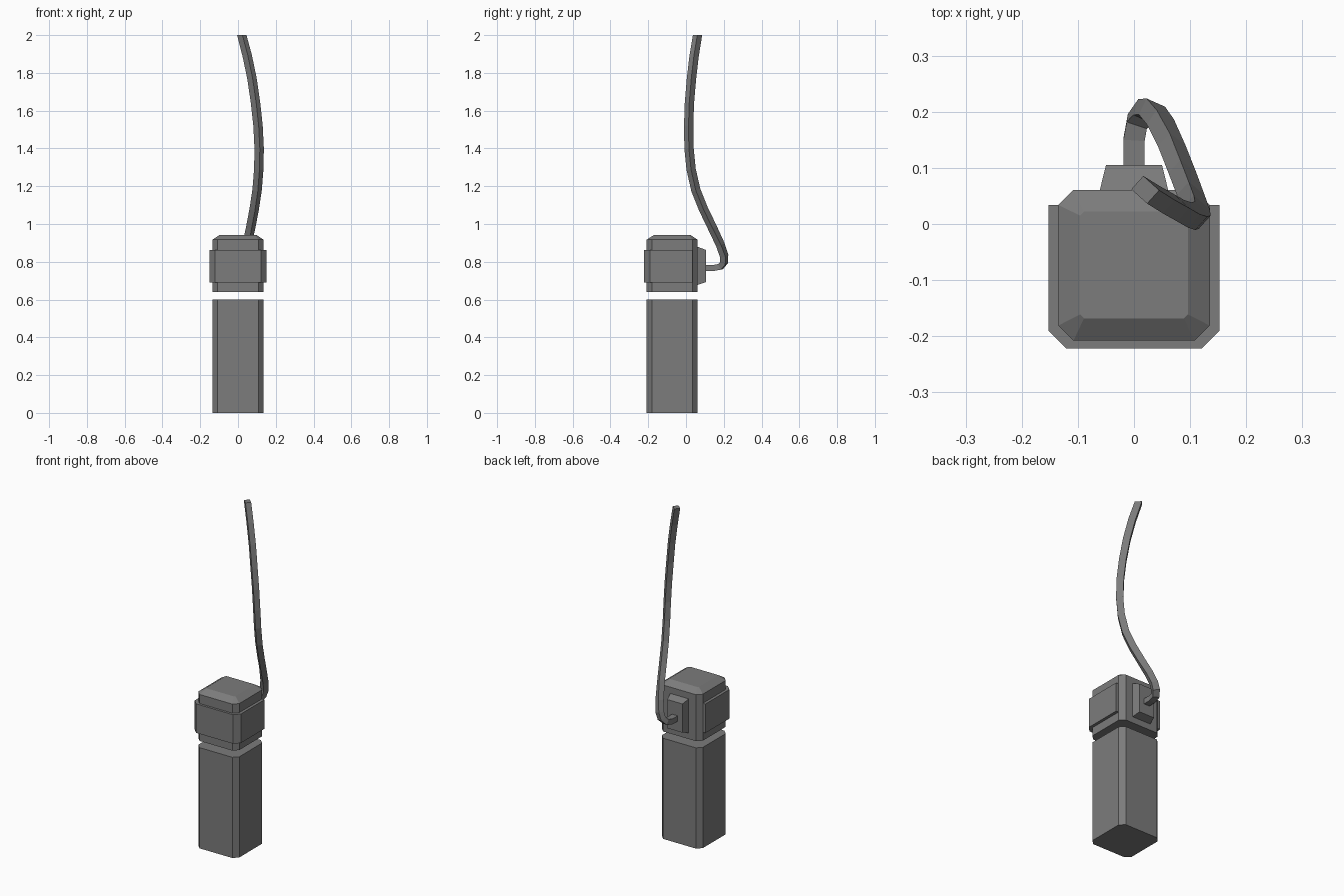
import bpy
import math
from mathutils import Vector

if "Cube" in bpy.data.objects:
    bpy.data.objects.remove(bpy.data.objects["Cube"])

# Dark grey casing
dark = bpy.data.materials.new("dark_grey")
dark.diffuse_color = (0.2, 0.2, 0.2, 1)
dark.use_nodes = True
dark.node_tree.nodes["Principled BSDF"].inputs["Base Color"].default_value = dark.diffuse_color


def make_object(name, verts, faces):
    mesh = bpy.data.meshes.new(name)
    mesh.from_pydata(verts, [], faces)
    mesh.materials.append(dark)
    mesh.update()
    obj = bpy.data.objects.new(name, mesh)
    bpy.context.collection.objects.link(obj)
    return obj


def loft(name, rings):
    """Skin a list of equal-length vertex rings and cap both ends."""
    n = len(rings[0])
    verts = [v for ring in rings for v in ring]
    faces = [(k * n + i, k * n + (i + 1) % n, (k + 1) * n + (i + 1) % n, (k + 1) * n + i)
             for k in range(len(rings) - 1) for i in range(n)]
    faces += [tuple(reversed(range(n))), tuple(range(len(verts) - n, len(verts)))]
    return make_object(name, verts, faces)


def octagon(hx, y0, y1, c, z):
    """Chamfered rectangle, counter-clockwise."""
    return [(-hx + c, y0, z), (hx - c, y0, z), (hx, y0 + c, z), (hx, y1 - c, z),
            (hx - c, y1, z), (-hx + c, y1, z), (-hx, y1 - c, z), (-hx, y0 + c, z)]


# Lower battery-like body
loft("lower_body", [octagon(0.135, -0.208, 0.061, 0.027, z) for z in (0, 0.6)])

# Head block, with a shallow bevelled top
loft("head", [octagon(0.135, -0.208, 0.061, 0.027, 0.64),
              octagon(0.135, -0.208, 0.061, 0.027, 0.917),
              octagon(0.096, -0.168, 0.022, 0.007, 0.943)])

# U-shaped band round the front and sides of the head
half = [(0.121, -0.222), (0.152, -0.191), (0.152, 0.034), (0.13, 0.034),
        (0.13, -0.181), (0.11, -0.2)]
left = [(-x, y) for x, y in half]
outline = left[2::-1] + half + left[:2:-1]
n = len(outline)
band_verts = [(x, y, z) for z in (0.69, 0.863) for x, y in outline]
band_faces = [(i, (i + 1) % n, n + (i + 1) % n, n + i) for i in range(n)]
for i in range(n // 2 - 1):
    a, b = i, n - 1 - i
    band_faces += [(a, b, b - 1, a + 1), (n + a, n + a + 1, n + b - 1, n + b)]
make_object("front_band", band_verts, band_faces)


# Tapered socket on the back
def plate(hx, y, z0, z1):
    return [(hx, y, z0), (-hx, y, z0), (-hx, y, z1), (hx, y, z1)]


loft("cable_socket", [plate(0.061, 0.055, 0.677, 0.88), plate(0.061, 0.06, 0.677, 0.88),
                      plate(0.05, 0.105, 0.692, 0.863)])

# Square cable swept along a path, twisting as it leaves the socket
path = [Vector(p) for p in (
    (0, 0.095, 0.768), (0, 0.15, 0.768), (0.006, 0.183, 0.774), (0.020, 0.201, 0.795),
    (0.032, 0.202, 0.83), (0.047, 0.182, 0.89), (0.067, 0.14, 0.98), (0.086, 0.092, 1.08),
    (0.101, 0.052, 1.18), (0.110, 0.027, 1.29), (0.112, 0.016, 1.40), (0.106, 0.014, 1.52),
    (0.093, 0.018, 1.64), (0.074, 0.029, 1.77), (0.049, 0.043, 1.89), (0.020, 0.061, 2.0))]
rings = []
last = len(path) - 1
for i, p in enumerate(path):
    t = (path[min(i + 1, last)] - path[max(i - 1, 0)]).normalized()
    if i == 0:
        t = Vector((0, 1, 0))
    if i == last:
        t = Vector((0, 0, 1))
    a = math.radians(-42) * min(1, max(0, i - 1) / 5)
    side = Vector((math.cos(a), math.sin(a), 0))
    side = (side - t * side.dot(t)).normalized()
    up = side.cross(t)
    w, h = 0.019, 0.016
    rings.append([p + side * (sx * w) + up * (sy * h)
                  for sx, sy in ((-1, 1), (1, 1), (1, -1), (-1, -1))])
loft("cable", rings)
